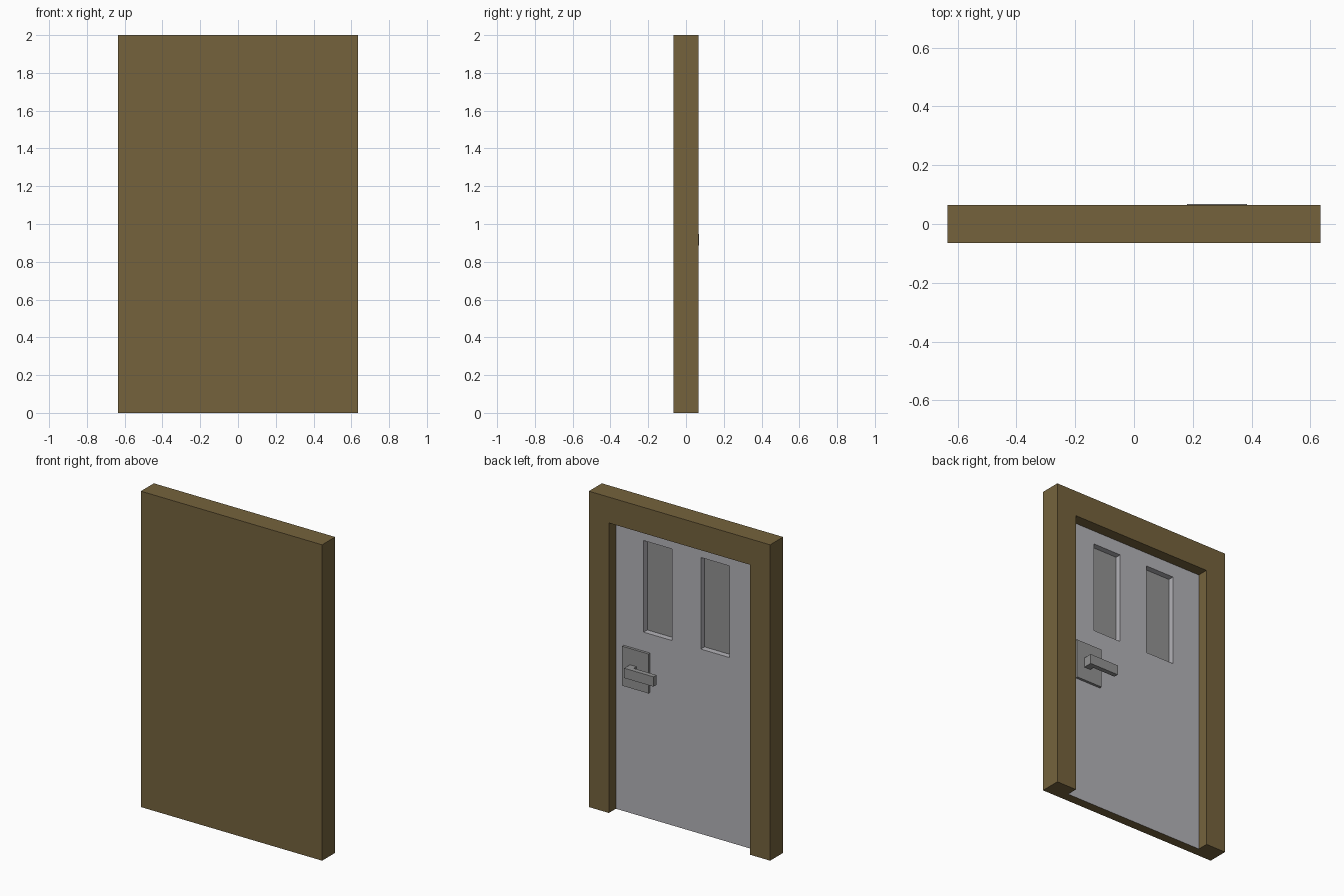
import bpy, bmesh
from mathutils import Vector

if "Cube" in bpy.data.objects:
    bpy.data.objects.remove(bpy.data.objects["Cube"])


def material(name, rgb):
    m = bpy.data.materials.new(name)
    m.diffuse_color = (*rgb, 1)
    m.use_nodes = True
    m.node_tree.nodes["Principled BSDF"].inputs["Base Color"].default_value = m.diffuse_color
    return m


WOOD = material("brown wood", (0.178, 0.124, 0.046))
GREY = material("pale grey paint", (0.456, 0.45, 0.479))
METAL = material("mid grey", (0.29, 0.29, 0.29))


def box_bmesh(lo, hi):
    bm = bmesh.new()
    bmesh.ops.create_cube(bm, size=1)
    lo, hi = Vector(lo), Vector(hi)
    for v in bm.verts:
        v.co = Vector((lo[i] + (v.co[i] + 0.5) * (hi[i] - lo[i]) for i in range(3)))
    return bm


def finish(name, bm, *mats):
    me = bpy.data.meshes.new(name)
    bmesh.ops.recalc_face_normals(bm, faces=bm.faces[:])
    bm.to_mesh(me)
    bm.free()
    for m in mats:
        me.materials.append(m)
    ob = bpy.data.objects.new(name, me)
    bpy.context.collection.objects.link(ob)
    return ob


W, D, H = 0.635, 0.065, 2.0          # half width, half depth, height
IN, TOP = 0.495, 1.836               # opening half width and height
FACE = -0.005                        # door surface
WX, WZ = (0.10, 0.30), (1.17, 1.75)  # window extents
PANE = -0.042

# Frame: two jambs and a lintel
for side, a, b in (("left", -W, -IN), ("right", IN, W)):
    finish(side + "_jamb", box_bmesh((a, -D, 0), (b, D, TOP)), WOOD)
finish("lintel", box_bmesh((-W, -D, TOP), (W, D, H)), WOOD)

# Door leaf: brown slab with a grey painted face
bm = box_bmesh((-IN, -D, 0), (IN, FACE, TOP))
cuts = [((x, 0, 0), (1, 0, 0)) for x in (-WX[1], -WX[0], WX[0], WX[1])]
cuts += [((0, 0, z), (0, 0, 1)) for z in WZ]
for co, no in cuts:
    bmesh.ops.bisect_plane(bm, geom=bm.verts[:] + bm.edges[:] + bm.faces[:],
                           plane_co=co, plane_no=no)
bm.normal_update()
panes = []
for f in bm.faces:
    c = f.calc_center_median()
    if f.normal.y > 0.9:
        f.material_index = 1
        if WX[0] < abs(c.x) < WX[1] and WZ[0] < c.z < WZ[1]:
            panes.append(f)
# Recessed windows with grey reveals
for f in bmesh.ops.extrude_discrete_faces(bm, faces=panes)["faces"]:
    bmesh.ops.translate(bm, vec=(0, PANE - FACE, 0), verts=f.verts[:])
    for e in f.edges:
        for g in e.link_faces:
            g.material_index = 1
    f.material_index = 2
finish("door_leaf", bm, WOOD, GREY, METAL)

# Handle: backplate and an L-shaped lever
finish("handle_plate", box_bmesh((0.255, FACE, 0.80), (0.44, 0.011, 1.05)), METAL)
finish("handle_stem", box_bmesh((0.34, 0.011, 0.885), (0.385, 0.038, 0.947)), METAL)
finish("handle_lever", box_bmesh((0.18, 0.038, 0.885), (0.385, 0.068, 0.947)), METAL)
